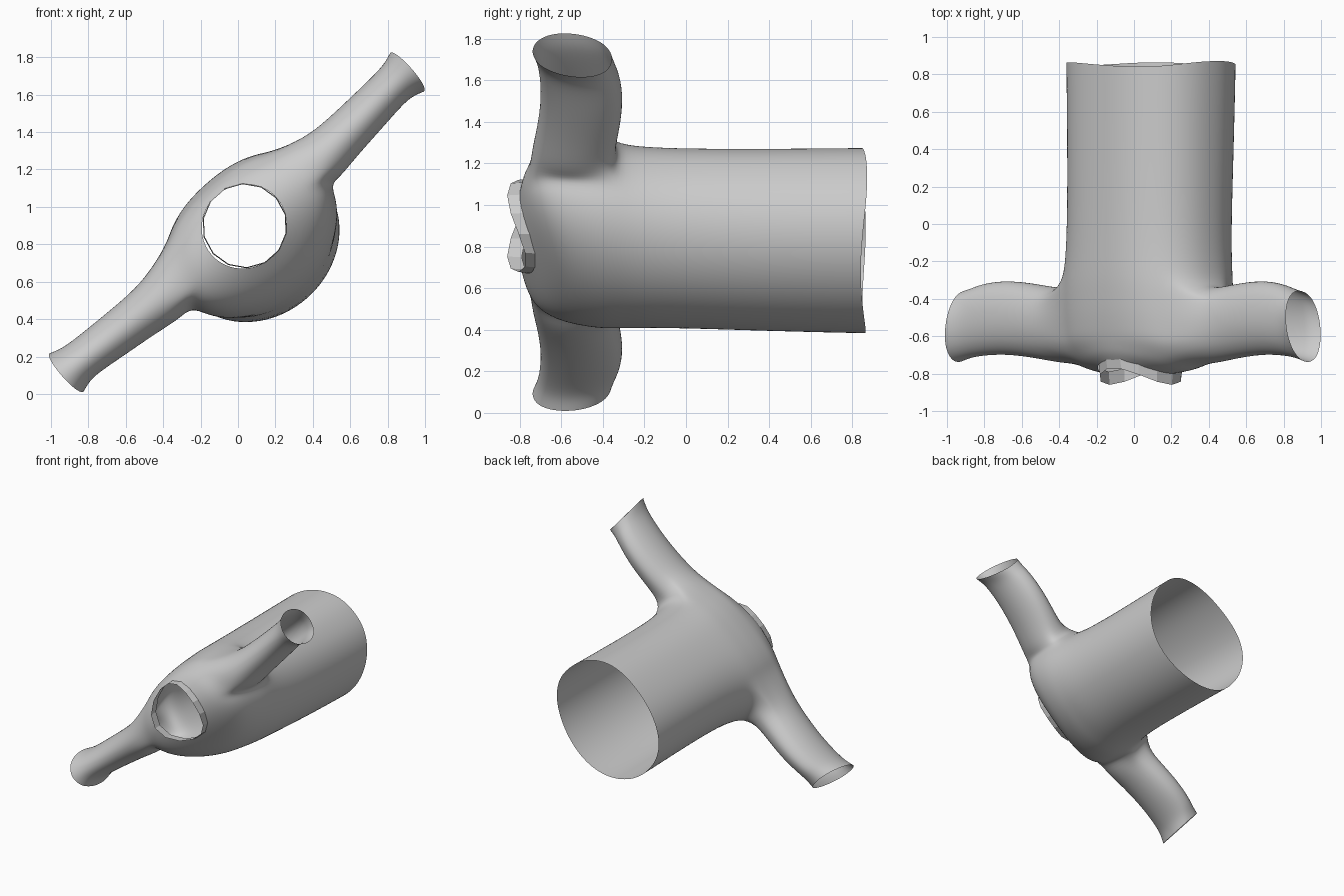
import bpy, bmesh, math

if "Cube" in bpy.data.objects:
    bpy.data.objects.remove(bpy.data.objects["Cube"])

TILT = math.radians(41.4)
CU, SU = math.cos(TILT), math.sin(TILT)
N = 32


def place(u, y, v):
    """u runs along the sleeves, v through chest to back; both tilted in the xz plane."""
    return (u * CU - v * SU, y, 0.91 + u * SU + v * CU)


def finish(name, bm, levels):
    bmesh.ops.recalc_face_normals(bm, faces=bm.faces)
    mesh = bpy.data.meshes.new(name)
    bm.to_mesh(mesh)
    bm.free()
    ob = bpy.data.objects.new(name, mesh)
    bpy.context.collection.objects.link(ob)
    if levels:
        for p in mesh.polygons:
            p.use_smooth = True
        m = ob.modifiers.new("smooth", 'SUBSURF')
        m.levels = m.render_levels = levels
    return ob


# Torso rings: y at sleeve sides, y at chest/back, half width, chest v, back v
RINGS = [
    (0.86, 0.85, 0.47, -0.545, 0.275),
    (0.80, 0.80, 0.47, -0.545, 0.275),
    (0.40, 0.40, 0.462, -0.535, 0.273),
    (0.00, 0.00, 0.46, -0.515, 0.273),
    (-0.20, -0.19, 0.472, -0.505, 0.275),
    (-0.33, -0.30, 0.495, -0.49, 0.275),
    (-0.43, -0.38, 0.505, -0.48, 0.27),
    (-0.52, -0.46, 0.505, -0.46, 0.265),
    (-0.61, -0.54, 0.50, -0.43, 0.255),
    (-0.69, -0.60, 0.485, -0.39, 0.245),
    (-0.75, -0.65, 0.44, -0.345, 0.23),
    (-0.785, -0.69, 0.34, -0.30, 0.215),
    (-0.80, -0.725, 0.232, -0.255, 0.19),
]
# Sleeve rings: u, centre v, half v, centre y, half y, slant of the ring
SLEEVE = [
    (0.57, -0.035, 0.145, -0.540, 0.205, 0),
    (0.72, -0.025, 0.128, -0.515, 0.205, 0),
    (0.92, -0.010, 0.120, -0.495, 0.203, 0.01),
    (1.09, 0.005, 0.112, -0.510, 0.200, 0.03),
    (1.16, 0.008, 0.120, -0.530, 0.197, 0.035),
    (1.215, 0.008, 0.140, -0.545, 0.197, 0.03),
]
R0, R1 = 5, 10          # armhole ring range
HOLES = {1: (-1, 4), -1: (12, 17)}   # armhole column ranges

bm = bmesh.new()
local, grid = {}, []
for i, (yu, yv, a, chest, back) in enumerate(RINGS):
    row = []
    for j in range(N):
        t = 2 * math.pi * j / N
        c, s = math.cos(t), math.sin(t)
        y = yu + (yv - yu) * s * s
        if yu > 0.7:
            y += 0.012 * math.cos(3 * t)
        if s > 0 and i < 10:                 # flatter back
            c, s = math.copysign(abs(c) ** 0.87, c), s ** 0.87
        u, v = 0.015 + a * c, (chest + back) / 2 + (back - chest) / 2 * s
        vert = bm.verts.new(place(u, y, v))
        local[vert] = (u, y, v)
        row.append(vert)
    grid.append(row)


def in_hole(i, j):
    return R0 <= i < R1 and any((j - lo) % N < hi - lo for lo, hi in HOLES.values())


# Torso shell with two armholes left open
for i in range(len(grid) - 1):
    for j in range(N):
        if not in_hole(i, j):
            k = (j + 1) % N
            bm.faces.new((grid[i][j], grid[i][k], grid[i + 1][k], grid[i + 1][j]))

# Sleeves lofted out of the armhole edges
for side, (lo, hi) in HOLES.items():
    loop = [grid[R0][j % N] for j in range(lo, hi)]
    loop += [grid[i][hi % N] for i in range(R0, R1)]
    loop += [grid[R1][j % N] for j in range(hi, lo, -1)]
    loop += [grid[i][lo % N] for i in range(R1, R0, -1)]
    _, cv, hv, cy, hy, _ = SLEEVE[0]
    angles = [math.atan2((local[p][2] - cv) / hv, (local[p][1] - cy) / hy) for p in loop]
    prev = loop
    for u, cv, hv, cy, hy, slant in SLEEVE:
        ring = [bm.verts.new(place(side * (u - slant * math.cos(t)),
                                   cy + hy * math.cos(t), cv + hv * math.sin(t)))
                for t in angles]
        for k in range(len(ring)):
            m = (k + 1) % len(ring)
            bm.faces.new((prev[k], prev[m], ring[m], ring[k]))
        prev = ring
finish("shirt_body", bm, 2)

# Faceted collar band, raised at the shoulders and dipped at chest and back
bm = bmesh.new()
n = 14
bands = []
for r, dy in ((0.228, 0.02), (0.222, -0.05)):
    bands.append([])
    for j in range(n):
        t = 2 * math.pi * j / n
        s = math.sin(t)
        bands[-1].append(bm.verts.new(
            place(0.02 + r * math.cos(t), -0.81 + 0.09 * s * s + dy, -0.032 + r * s)))
for j in range(n):
    k = (j + 1) % n
    bm.faces.new((bands[0][j], bands[0][k], bands[1][k], bands[1][j]))
finish("collar_band", bm, 0)
